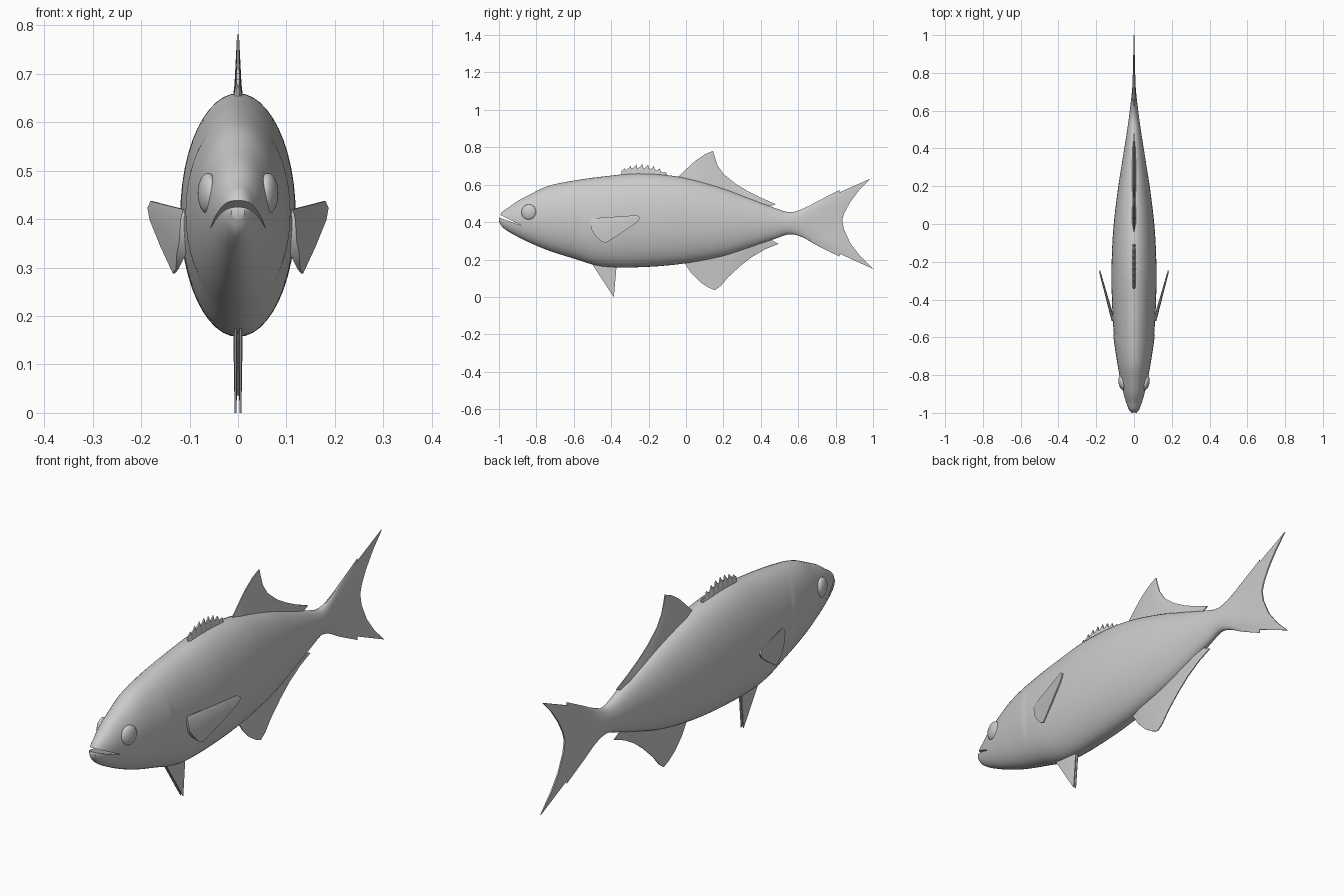
import bpy, bmesh, math

if "Cube" in bpy.data.objects:
    bpy.data.objects.remove(bpy.data.objects["Cube"])

# Body stations: y, top z, bottom z, half width
ST = [(-1.0, .425, .403, .014), (-.985, .453, .377, .026), (-.95, .477, .350, .040),
      (-.90, .513, .322, .055), (-.84, .545, .292, .069), (-.74, .592, .250, .088),
      (-.60, .622, .205, .105), (-.45, .643, .163, .115), (-.25, .660, .159, .119),
      (-.03, .641, .176, .110), (.18, .586, .213, .086), (.34, .527, .263, .061),
      (.48, .474, .312, .039), (.555, .453, .335, .028), (.62, .468, .320, .020),
      (.70, .510, .276, .011), (.82, .572, .216, .003)]


def slope(i, c):
    a, b = ST[max(i - 1, 0)], ST[min(i + 1, len(ST) - 1)]
    return (b[c] - a[c]) / (b[0] - a[0])


def body(y, c):
    """Smooth value of column c at position y."""
    i = 0
    while i < len(ST) - 2 and y > ST[i + 1][0]:
        i += 1
    p, q = ST[i], ST[i + 1]
    h = q[0] - p[0]
    t = (y - p[0]) / h
    return ((2*t**3 - 3*t*t + 1) * p[c] + (t**3 - 2*t*t + t) * h * slope(i, c)
            + (3*t*t - 2*t**3) * q[c] + (t**3 - t*t) * h * slope(i + 1, c))


def finish(bm, name, angle=40):
    bmesh.ops.recalc_face_normals(bm, faces=bm.faces)
    me = bpy.data.meshes.new(name)
    bm.to_mesh(me)
    bm.free()
    ob = bpy.data.objects.new(name, me)
    bpy.context.collection.objects.link(ob)
    smooth(ob, angle)
    return ob


def smooth(ob, angle=40):
    bpy.ops.object.select_all(action='DESELECT')
    ob.select_set(True)
    bpy.context.view_layer.objects.active = ob
    bpy.ops.object.shade_smooth_by_angle(angle=math.radians(angle))


def gill(y, a):
    """Slight swelling of the gill cover, ending in a soft step."""
    d = y + .60 + .05 * math.cos(a) ** 2
    if d < -.13 or d > .02:
        return 1
    k = (1 + d / .13) if d < 0 else 1 - d / .02
    return 1 + .035 * k * math.sin(a) ** 2


# Body: lofted ellipses
bm = bmesh.new()
N = 48
ys = [-1, -.997, -.992] + [-.985 + i * .0095 for i in range(191)]
rings = []
for y in ys:
    top, bot, w = (body(y, c) for c in (1, 2, 3))
    m, h = (top + bot) / 2, (top - bot) / 2
    ring = []
    for j in range(N):
        a = 2 * math.pi * j / N
        ring.append(bm.verts.new((w * math.sin(a) * gill(y, a), y, m + h * math.cos(a))))
    rings.append(ring)
for r, s in zip(rings, rings[1:]):
    for j in range(N):
        k = (j + 1) % N
        bm.faces.new((r[j], r[k], s[k], s[j]))
bm.faces.new(rings[0])
bm.faces.new(rings[-1])
fish = finish(bm, "body")

# Mouth: thin wedge cut out of the snout
bm = bmesh.new()
wedge = [(-1.02, .452), (-.88, .382), (-1.02, .432)]
f = bm.faces.new([bm.verts.new((-.1, y, z)) for y, z in wedge])
ext = bmesh.ops.extrude_face_region(bm, geom=[f])["geom"]
bmesh.ops.translate(bm, vec=(.2, 0, 0), verts=[v for v in ext if isinstance(v, bmesh.types.BMVert)])
cutter = finish(bm, "mouth_cutter")
cutter.hide_render = True
mod = fish.modifiers.new("mouth", 'BOOLEAN')
mod.operation = 'DIFFERENCE'
mod.object = cutter
bpy.context.view_layer.objects.active = fish
bpy.ops.object.modifier_apply(modifier="mouth")
bpy.data.objects.remove(cutter)
smooth(fish)


def fin(name, base, edge, root, tip=.002, offset=lambda y: 0, side=1, rows=5):
    """Two-sided fin lofted from base points to matching edge points."""
    bm = bmesh.new()
    n = len(base)
    grids = []
    for sgn in (1, -1):
        g = []
        for i, (b, e) in enumerate(zip(base, edge)):
            row = []
            for r in range(rows + 1):
                v = r / rows
                y, z = (b[k] + (e[k] - b[k]) * v for k in (0, 1))
                t = root + (tip - root) * v
                if i in (0, n - 1):
                    t = min(t, max(tip * .6, .002))
                row.append(bm.verts.new((side * (offset(y) + sgn * t), y, z)))
            g.append(row)
        grids.append(g)
    A, B = grids
    for g in grids:
        for i in range(n - 1):
            for r in range(rows):
                bm.faces.new((g[i][r], g[i+1][r], g[i+1][r+1], g[i][r+1]))
    loop = [(i, 0) for i in range(n)] + [(n-1, r) for r in range(1, rows + 1)]
    loop += [(i, rows) for i in range(n-2, -1, -1)] + [(0, r) for r in range(rows-1, 0, -1)]
    for (i, r), (k, s) in zip(loop, loop[1:] + loop[:1]):
        bm.faces.new((A[i][r], A[k][s], B[k][s], B[i][r]))
    return finish(bm, name)


def along(y0, y1, n, col, sink):
    """Base points following the back (col 1) or belly (col 2)."""
    pts = [y0 + (y1 - y0) * i / (n - 1) for i in range(n)]
    return [(y, body(y, col) + sink) for y in pts]


# Spiny front dorsal fin
spikes, base = [], []
for i in range(8):
    y = -.345 + i * .031
    rise = .052 - .0022 * (i - 3) ** 2
    for dy, h in ((0, .6 * rise), (.012, .8 * rise), (.018, rise), (.0225, .6 * rise)):
        spikes.append((y + dy, body(y + dy, 1) + max(h, .008)))
        base.append((y + dy, body(y + dy, 1) - .02))
fin("front_dorsal_fin", base, spikes, .012, .003)

# Rear dorsal and anal fins
edge = [(-.045, .637), (0, .682), (.05, .728), (.10, .762), (.145, .781), (.153, .75),
        (.168, .705), (.20, .658), (.265, .605), (.33, .566), (.395, .533), (.48, .496)]
fin("rear_dorsal_fin", along(-.04, .43, len(edge), 1, -.015), edge, .012)
edge = [(-.01, .185), (.03, .125), (.075, .08), (.12, .05), (.155, .036), (.185, .058),
        (.225, .105), (.29, .165), (.35, .212), (.425, .256), (.495, .284)]
fin("anal_fin", along(0, .44, len(edge), 2, .015), edge, .012)

# Forked tail fin
edge = [(.985, .632), (.925, .57), (.877, .505), (.847, .45), (.835, .41),
        (.845, .36), (.88, .285), (.93, .22), (1.0, .15)]
fin("tail_fin", [(.58, .452 - .014 * i) for i in range(9)], edge, .012, .003, rows=8)

# Paired pectoral fins, pelvic fins and eyes
for side, tag in ((1, "right"), (-1, "left")):
    fin("pectoral_fin_" + tag,
        [(-.508, .42), (-.514, .40), (-.503, .355), (-.482, .325), (-.455, .297)],
        [(-.262, .437), (-.245, .423), (-.262, .398), (-.34, .345), (-.43, .288)],
        .009, .004, lambda y: .113 + (y + .5) * .275, side)
    fin("pelvic_fin_" + tag, [(-.505, .18), (-.43, .18), (-.37, .18)],
        [(-.40, .02), (-.386, 0), (-.383, .03)], .005, .002,
        lambda y: .005, side)
    bpy.ops.mesh.primitive_uv_sphere_add(segments=32, ring_count=16, radius=1,
                                         location=(side * .062, -.84, .453),
                                         rotation=(0, 0, -side * .2))
    eye = bpy.context.object
    eye.name = "eye_" + tag
    eye.scale = (.02, .041, .042)
    smooth(eye, 60)
